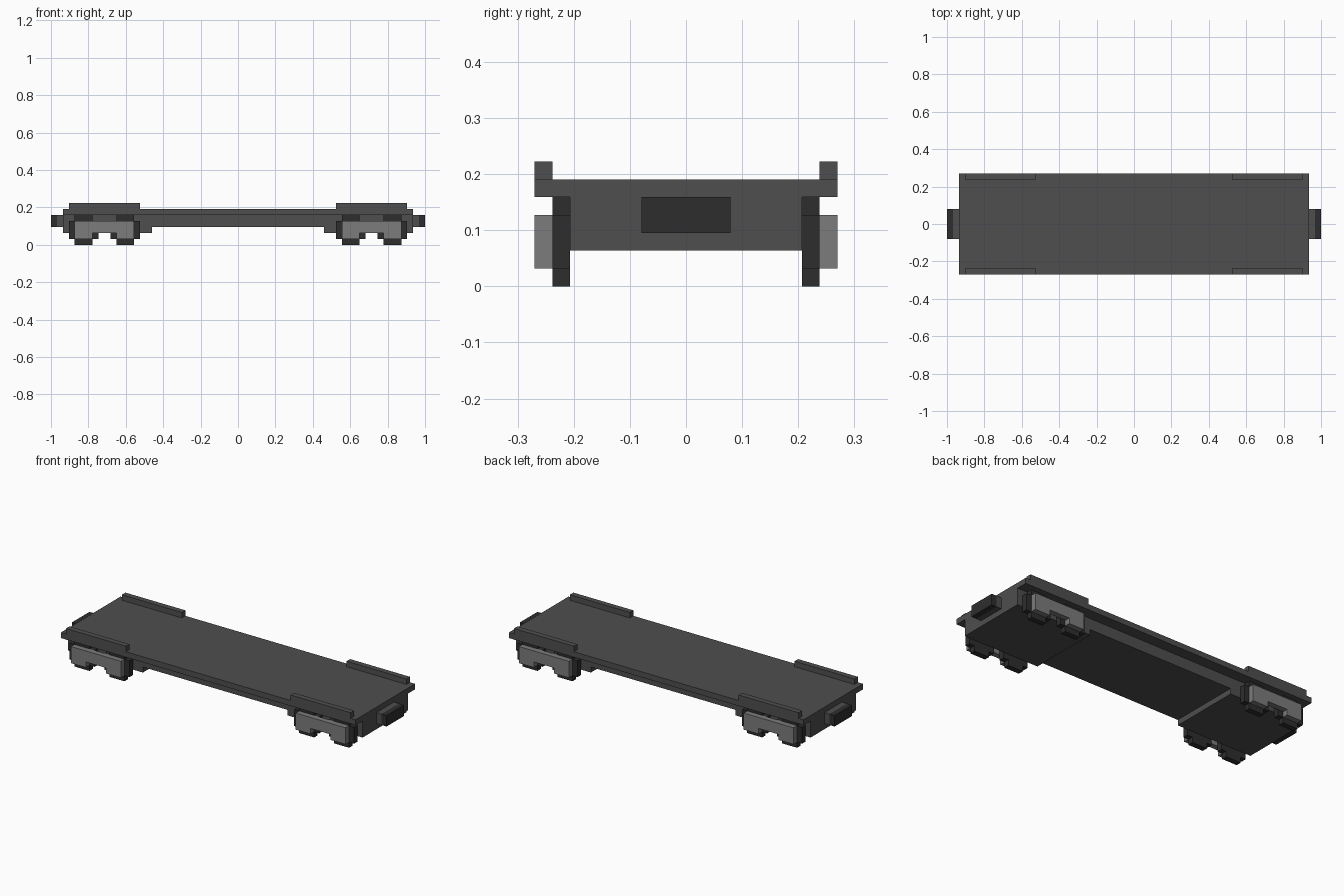
import bpy
import bmesh

cube = bpy.data.objects.get("Cube")
if cube:
    bpy.data.objects.remove(cube, do_unlink=True)

U = 2 / 63  # one grid block


def make_material(name, value):
    m = bpy.data.materials.new(name)
    m.use_nodes = True
    colour = (value, value, value, 1)
    m.diffuse_color = colour
    m.node_tree.nodes["Principled BSDF"].inputs["Base Color"].default_value = colour
    return m


deck_grey = make_material("deck grey", 0.077)
dark_grey = make_material("dark grey", 0.027)
light_grey = make_material("light grey", 0.2)


def extrude(name, profile, y0, y1, material):
    """Extrude an x-z outline, in blocks, from y0 to y1."""
    bm = bmesh.new()
    face = bm.faces.new([bm.verts.new((x * U, y0 * U, z * U)) for x, z in profile])
    new = bmesh.ops.extrude_face_region(bm, geom=[face])["geom"]
    verts = [v for v in new if isinstance(v, bmesh.types.BMVert)]
    bmesh.ops.translate(bm, verts=verts, vec=(0, (y1 - y0) * U, 0))
    bmesh.ops.recalc_face_normals(bm, faces=bm.faces)
    mesh = bpy.data.meshes.new(name)
    bm.to_mesh(mesh)
    bm.free()
    mesh.materials.append(material)
    obj = bpy.data.objects.new(name, mesh)
    bpy.context.collection.objects.link(obj)
    return obj


def box(name, x0, x1, y0, y1, z0, z1, material):
    return extrude(name, [(x0, z0), (x1, z0), (x1, z1), (x0, z1)], y0, y1, material)


# Flat deck
box("deck", -29.5, 29.5, -8.5, 8.5, 5, 6, deck_grey)

# Underframe, deeper over the wheels
extrude("underframe", [(-29.5, 5), (-29.5, 2), (-14.5, 2), (-14.5, 3),
                       (14.5, 3), (14.5, 2), (29.5, 2), (29.5, 5)],
        -6.5, 6.5, deck_grey)

# Blocky wheel and arched side frame outlines, about their own centre in x
WHEEL = [(-1.5, 0), (1.5, 0), (1.5, 1), (2.5, 1), (2.5, 4), (1.5, 4),
         (1.5, 5), (-1.5, 5), (-1.5, 4), (-2.5, 4), (-2.5, 1), (-1.5, 1)]
FRAME = [(-5, 1), (-2, 1), (-2, 2), (2, 2), (2, 1), (5, 1), (5, 4), (-5, 4)]


def shifted(profile, dx):
    return [(x + dx, z) for x, z in profile]


for sx, end in ((1, "left"), (-1, "right")):
    # Coupler
    xs = sorted((sx * 29.5, sx * 30.5))
    box(f"coupler_stem_{end}", *xs, -2.5, 2.5, 3, 5, deck_grey)
    xs = sorted((sx * 30.5, sx * 31.5))
    box(f"coupler_head_{end}", *xs, -2.5, 2.5, 3, 5, dark_grey)

    for sy, side in ((-1, "front"), (1, "back")):
        # Raised lip on the deck edge
        xs = sorted((sx * 16.5, sx * 28.5))
        ys = sorted((sy * 7.5, sy * 8.5))
        box(f"deck_lip_{side}_{end}", *xs, *ys, 6, 7, deck_grey)

        # Side frame over a pair of wheels
        extrude(f"bogie_frame_{side}_{end}", shifted(FRAME, sx * 22.5), *ys, light_grey)
        ys = sorted((sy * 6.5, sy * 7.5))
        for x, place in ((26, "outer"), (19, "inner")):
            extrude(f"wheel_{place}_{side}_{end}", shifted(WHEEL, sx * x), *ys, dark_grey)
